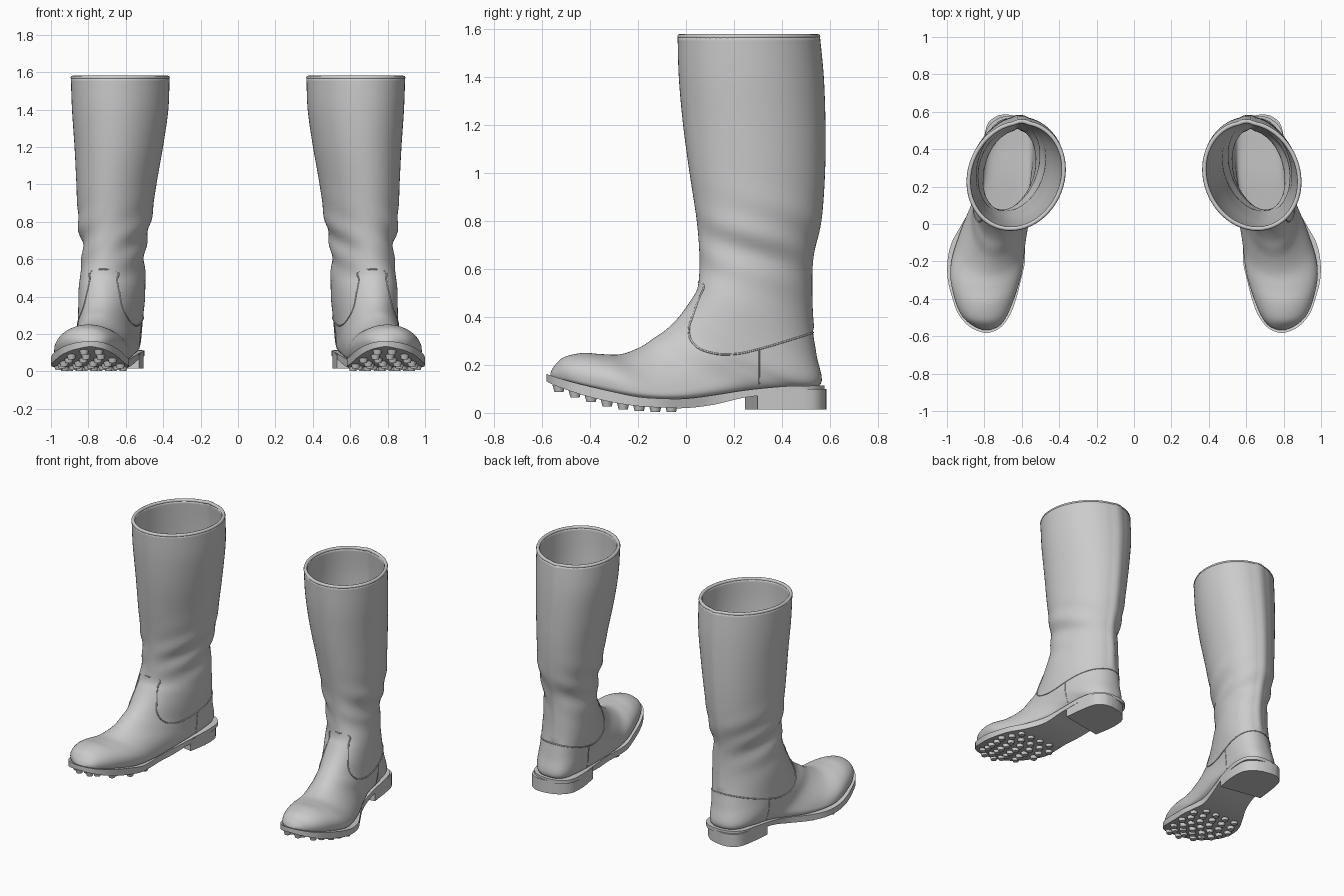
import bpy, bmesh, math
from mathutils import Vector
from mathutils.bvhtree import BVHTree

if "Cube" in bpy.data.objects:
    bpy.data.objects.remove(bpy.data.objects["Cube"])

SEG = 72


def sample(rows, per):
    """Catmull-Rom interpolation of table rows."""
    out, n = [], len(rows)
    for i in range(n - 1):
        p = [rows[max(0, min(n - 1, i + k))] for k in (-1, 0, 1, 2)]
        for j in range(per):
            t = j / per
            out.append([0.5 * (2 * b + (c - a) * t + (2 * a - 5 * b + 4 * c - d) * t * t
                               + (3 * b - a - 3 * c + d) * t ** 3) for a, b, c, d in zip(*p)])
    return out + [list(rows[-1])]


def finish(ob, angle=40):
    """Smooth shading plus a mirrored copy for the other boot."""
    bpy.ops.object.select_all(action='DESELECT')
    ob.select_set(True)
    bpy.context.view_layer.objects.active = ob
    bpy.ops.object.shade_smooth_by_angle(angle=math.radians(angle))
    m = ob.modifiers.new("pair", 'MIRROR')
    m.use_mirror_merge = False


def make_object(name, bm):
    bmesh.ops.recalc_face_normals(bm, faces=bm.faces)
    me = bpy.data.meshes.new(name)
    bm.to_mesh(me)
    bm.free()
    ob = bpy.data.objects.new(name, me)
    bpy.context.collection.objects.link(ob)
    return ob


def loft(name, rings, cap_start=True):
    bm = bmesh.new()
    vs = [[bm.verts.new(p) for p in r] for r in rings]
    n = len(rings[0])
    for a, b in zip(vs, vs[1:]):
        for i in range(n):
            bm.faces.new((a[i], a[(i + 1) % n], b[(i + 1) % n], b[i]))
    bm.faces.new(vs[-1])
    if cap_start:
        bm.faces.new(vs[0])
    return make_object(name, bm)


def tube(name, pts, radius, cyclic):
    cu = bpy.data.curves.new(name + "_path", 'CURVE')
    cu.dimensions = '3D'
    cu.bevel_depth, cu.bevel_resolution, cu.resolution_u = radius, 2, 4
    sp = cu.splines.new('BEZIER')
    sp.bezier_points.add(len(pts) - 1)
    for bp, p in zip(sp.bezier_points, pts):
        bp.co = p
        bp.handle_left_type = bp.handle_right_type = 'AUTO'
    sp.use_cyclic_u = cyclic
    tmp = bpy.data.objects.new(name + "_path", cu)
    bpy.context.collection.objects.link(tmp)
    dg = bpy.context.evaluated_depsgraph_get()
    me = bpy.data.meshes.new_from_object(tmp.evaluated_get(dg))
    bpy.data.objects.remove(tmp)
    ob = bpy.data.objects.new(name, me)
    bpy.context.collection.objects.link(ob)
    finish(ob, 60)


# Sections: front y, front z, back y, back z, front x, back x, half width, widest at, squareness
SHAFT = [
    (-.035, 1.570, .552, 1.570, .66, .60, .262, .5, 2.0),
    (-.030, 1.40, .568, 1.40, .66, .60, .256, .5, 2.0),
    (-.012, 1.20, .575, 1.20, .665, .61, .235, .5, 2.0),
    (.015, 1.00, .573, 1.00, .68, .62, .212, .5, 2.0),
    (.045, .80, .558, .80, .69, .63, .192, .5, 2.0),
    (.056, .65, .525, .65, .70, .63, .163, .5, 2.0),
    (.050, .53, .520, .50, .72, .62, .167, .5, 2.0),
    (.020, .47, .527, .36, .725, .625, .17, .5, 2.1),
]
FOOT = [
    (-.03, .40, .545, .24, .73, .635, .165, .5, 2.3),
    (-.08, .35, .562, .12, .735, .645, .16, .5, 2.7),
    (-.13, .315, .45, .095, .745, .655, .155, .52, 3.5),
    (-.19, .275, .25, .08, .755, .68, .157, .6, 3.8),
    (-.27, .245, .00, .05, .77, .75, .178, .7, 4.0),
    (-.35, .245, -.20, .055, .79, .79, .192, .7, 4.0),
    (-.43, .25, -.38, .092, .80, .80, .16, .7, 4.0),
    (-.51, .232, -.48, .118, .80, .80, .12, .7, 3.5),
    (-.55, .195, -.54, .138, .79, .79, .07, .7, 3.0),
    (-.566, .165, -.566, .15, .79, .79, .02, .5, 2.0),
]


def section(row):
    fy, fz, by, bz, fx, bx, hw, m, n = row
    ring = []
    for k in range(SEG):
        th = 2 * math.pi * k / SEG
        c, s = math.cos(th), math.sin(th)
        e = 2 / n if c < 0 else 1
        u, v = math.copysign(abs(c) ** e, c), math.copysign(abs(s) ** e, s)
        t = m * (1 - u) if c >= 0 else m - (1 - m) * u
        p = Vector((fx + (bx - fx) * t + hw * v, fy + (by - fy) * t, fz + (bz - fz) * t))
        # ankle creases and the raised strip down the back
        crease = .009 * math.exp(-((p.z - .7) / .15) ** 2) * math.sin(38 * p.z + 3 * th) * abs(s)
        p.x += s * crease
        p.y -= c * crease
        if abs(th - math.pi) < .17 and p.z > .34:
            p.y += .007
        ring.append(p)
    return ring


# Upper: shaft and foot in one hollow skin
rings = [section(r) for r in sample(SHAFT + FOOT, 6)]
upper = loft("boot_upper", rings, cap_start=False)
tree = BVHTree.FromPolygons([v.co.copy() for v in upper.data.vertices],
                            [list(p.vertices) for p in upper.data.polygons])
sol = upper.modifiers.new("leather", 'SOLIDIFY')
sol.thickness, sol.offset = .02, -1
finish(upper, 60)

# Rolled rim around the opening
mid = sum(rings[0], Vector()) / SEG
tube("top_rim", [p + (mid - p).normalized() * .01 for p in rings[0][::2]], .0115, True)


# Seams laid on the surface
def hit(origin, direction):
    return tree.ray_cast(Vector(origin), Vector(direction))[0]


def outer(y, z):
    return hit((2, y, z), (-1, 0, 0))


def inner(y, z):
    return hit((0, y, z), (1, 0, 0))


SEAM = [(.50, .325), (.42, .30), (.30, .265), (.20, .245), (.10, .252), (.035, .285),
        (.012, .34), (.03, .41), (.06, .49), (.075, .53)]
loop = [outer(*p) for p in SEAM] + [hit((.72, -2, .545), (0, 1, 0))]
loop += [inner(*p) for p in reversed(SEAM)] + [hit((.625, 2, .335), (0, -1, 0))]
tube("vamp_seam", [p for p in loop if p], .004, True)
for side, cast in (("outer", outer), ("inner", inner)):
    pts = [cast(.305, z) for z in (.12, .165, .21, .262)]
    tube("counter_seam_" + side, [p for p in pts if p], .003, False)

# Sole stations: y, centre x, half width, top z, bottom z
SOLE = [
    (.578, .645, .03, .115, .09), (.563, .645, .085, .115, .09), (.51, .648, .137, .113, .09),
    (.40, .657, .155, .11, .08), (.25, .68, .15, .095, .065), (.12, .71, .146, .075, .035),
    (0, .755, .165, .06, .02), (-.10, .78, .195, .06, .022), (-.20, .79, .207, .067, .028),
    (-.30, .80, .195, .087, .043), (-.40, .80, .17, .11, .066), (-.48, .80, .14, .13, .09),
    (-.54, .795, .095, .148, .112), (-.57, .79, .05, .158, .125), (-.582, .79, .012, .163, .132),
]


def slab(name, rows, skew=0):
    rs = []
    for y, c, w, top, bot in rows:
        rs.append([(c + sx * w, y + skew * sx * w, z)
                   for sx, z in ((-1, top), (1, top), (1, bot), (-1, bot))])
    finish(loft(name, rs))


sole = sample(SOLE, 5)
slab("sole", sole)

# Heel block, its front cut square to the foot
HEEL = [(.58, .645, .03, .1, .015), (.563, .645, .085, .1, .015), (.51, .648, .135, .1, .015),
        (.40, .657, .15, .1, .015), (.272, .675, .147, .09, .015)]
slab("heel_block", sample(HEEL, 5), .18)

# Round studs under the forefoot
bm = bmesh.new()
for i in range(8):
    y = -.53 + i * .067
    row = min(sole, key=lambda r: abs(r[0] - y))
    _, c, w, _, bot = row
    count = max(2, int(2 * w / .078))
    for j in range(count):
        x = c + (j - (count - 1) / 2) * .078 + (.012 if i % 2 else -.012)
        new = bmesh.ops.create_cone(bm, cap_ends=True, segments=14, radius1=.019,
                                    radius2=.027, depth=.03)["verts"]
        bmesh.ops.translate(bm, verts=new, vec=(x, y, max(bot - .006, .018)))
finish(make_object("sole_studs", bm), 30)
